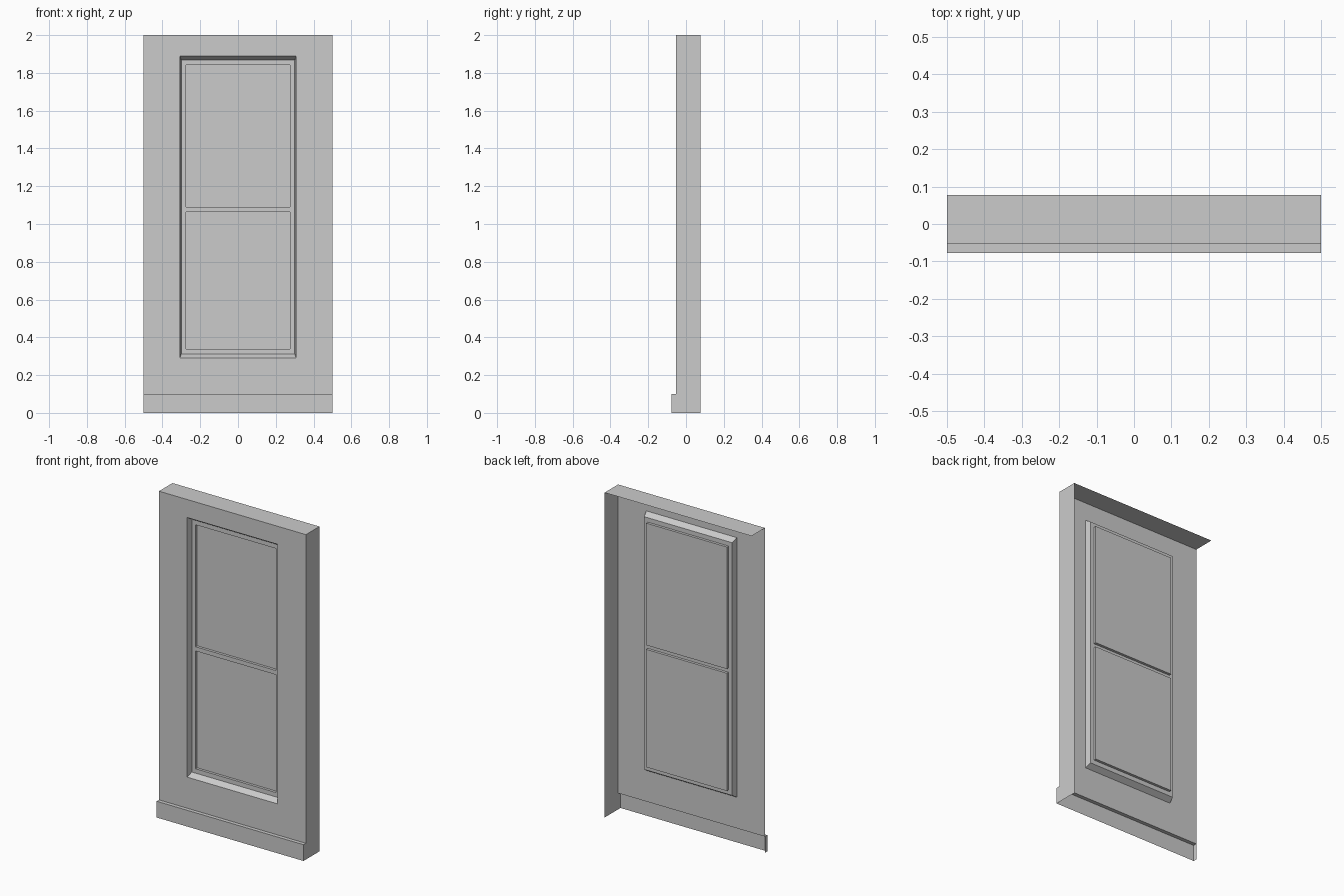
import bpy

if "Cube" in bpy.data.objects:
    bpy.data.objects.remove(bpy.data.objects["Cube"])

W = 0.5                       # half width of the panel
BACK, WALL, PLINTH = 0.077, -0.054, -0.077
FRAME_Y = WALL + 0.033        # face of the window frame
PANE_Y = FRAME_Y + 0.016      # face of the glass panes


def make(name, faces):
    """Build one flat-shaded sheet object from lists of face corners."""
    verts, index, polys = [], {}, []
    for face in faces:
        poly = []
        for p in face:
            key = tuple(round(c, 5) for c in p)
            if key not in index:
                index[key] = len(verts)
                verts.append(key)
            poly.append(index[key])
        polys.append(poly)
    mesh = bpy.data.meshes.new(name)
    mesh.from_pydata(verts, [], polys)
    obj = bpy.data.objects.new(name, mesh)
    bpy.context.collection.objects.link(obj)
    return obj


def rect(x, z0, z1, y):
    """Rectangle facing the front, centred on x = 0."""
    return [(-x, y, z0), (x, y, z0), (x, y, z1), (-x, y, z1)]


def ring(a, b):
    """Quads joining outer loop a to inner loop b."""
    n = len(a)
    return [[a[i], a[(i + 1) % n], b[(i + 1) % n], b[i]] for i in range(n)]


opening = rect(0.308, 0.291, 1.889, WALL)
frame = rect(0.300, 0.312, 1.868, FRAME_Y)

# Front wall with the window opening
make("front_wall", ring(rect(W, 0.1, 2.0, WALL), opening))

# Sloping sill, jambs and head
make("window_reveal", ring(opening, frame))

# Sash frame: two openings separated by the meeting rail
panes = [("lower", 0.312, 0.339, 1.064, 1.077), ("upper", 1.077, 1.090, 1.841, 1.868)]
for label, low, z0, z1, high in panes:
    outer = rect(0.300, low, high, FRAME_Y)
    edge = rect(0.275, z0, z1, FRAME_Y)
    glass = rect(0.275, z0, z1, PANE_Y)
    make(label + "_sash", ring(outer, edge) + ring(edge, glass))
    make(label + "_pane", [glass])

# Plinth: front, top ledge and left end cap, open behind
make("plinth", [
    rect(W, 0, 0.1, PLINTH),
    [(-W, PLINTH, 0.1), (W, PLINTH, 0.1), (W, WALL, 0.1), (-W, WALL, 0.1)],
    [(-W, PLINTH, 0), (-W, PLINTH, 0.1), (-W, WALL, 0.1), (-W, WALL, 0)],
])

# Top cap and right side; back, bottom and left side stay open
make("top_cap", [[(-W, WALL, 2), (W, WALL, 2), (W, BACK, 2), (-W, BACK, 2)]])
make("right_side", [[(W, PLINTH, 0), (W, BACK, 0), (W, BACK, 2),
                     (W, WALL, 2), (W, WALL, 0.1), (W, PLINTH, 0.1)]])
